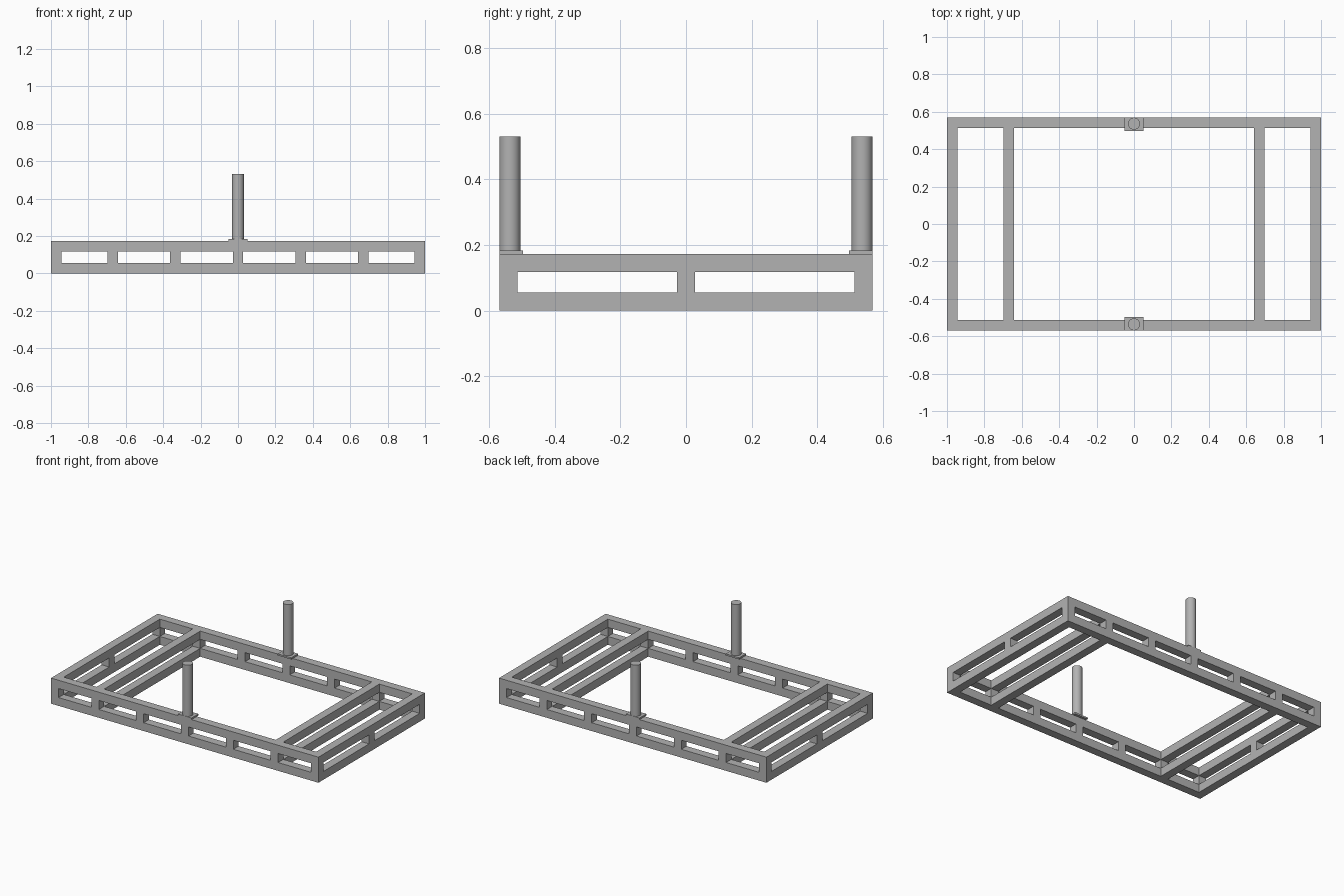
import bpy
import math

if "Cube" in bpy.data.objects:
    bpy.data.objects.remove(bpy.data.objects["Cube"])

HX, HY = 1.0, 0.569          # half length and half width of the frame
T = 0.056                    # tube thickness
H = 0.173                    # frame height
CROSS_X = 0.67               # inner cross beam position

grey = bpy.data.materials.new("steel grey")
grey.diffuse_color = (0.45, 0.45, 0.45, 1)
grey.use_nodes = True
grey.node_tree.nodes["Principled BSDF"].inputs["Base Color"].default_value = grey.diffuse_color


def box(name, x, y, z):
    """Box from (min, max) ranges on each axis."""
    verts = [(a, b, c) for a in x for b in y for c in z]
    faces = [(0, 1, 3, 2), (4, 6, 7, 5), (0, 4, 5, 1),
             (2, 3, 7, 6), (0, 2, 6, 4), (1, 5, 7, 3)]
    mesh = bpy.data.meshes.new(name)
    mesh.from_pydata(verts, [], faces)
    mesh.materials.append(grey)
    obj = bpy.data.objects.new(name, mesh)
    bpy.context.collection.objects.link(obj)
    return obj


def around(c, size=T):
    return (c - size / 2, c + size / 2)


LEVELS = {"lower": (0, T), "upper": (H - T, H)}
GAP = (T, H - T)

for side, s in (("front", -1), ("back", 1)):
    yc = s * (HY - T / 2)
    # long rails
    for level, z in LEVELS.items():
        box(f"{side}_{level}_rail", (-HX, HX), around(yc), z)
    # short uprights between the long rails
    for i in range(-2, 3):
        box(f"{side}_upright", around(i * CROSS_X / 2), around(yc), GAP)
    for e in (-1, 1):
        box(f"{side}_corner_upright", around(e * (HX - T / 2)), around(yc), GAP)
    # mounting plate and round post
    y_out, y_in = s * HY, s * (HY - 0.073)
    box(f"{side}_plate", (-0.051, 0.051), sorted((y_out, y_in)), (H, 0.184))
    bpy.ops.mesh.primitive_cylinder_add(
        vertices=48, radius=0.032, depth=0.346,
        location=(0, s * 0.5365, 0.184 + 0.173))
    post = bpy.context.object
    post.name = f"{side}_post"
    post.data.materials.append(grey)
    bpy.ops.object.shade_smooth_by_angle(angle=math.radians(30))

# end beams, inner cross beams and the middle upright of each end
inner_y = (-HY + T, HY - T)
for side, s in (("left", -1), ("right", 1)):
    for level, z in LEVELS.items():
        box(f"{side}_{level}_end_beam", around(s * (HX - T / 2)), inner_y, z)
        box(f"{side}_{level}_cross_beam", around(s * CROSS_X), inner_y, z)
    box(f"{side}_end_upright", around(s * (HX - T / 2)), around(0), GAP)
